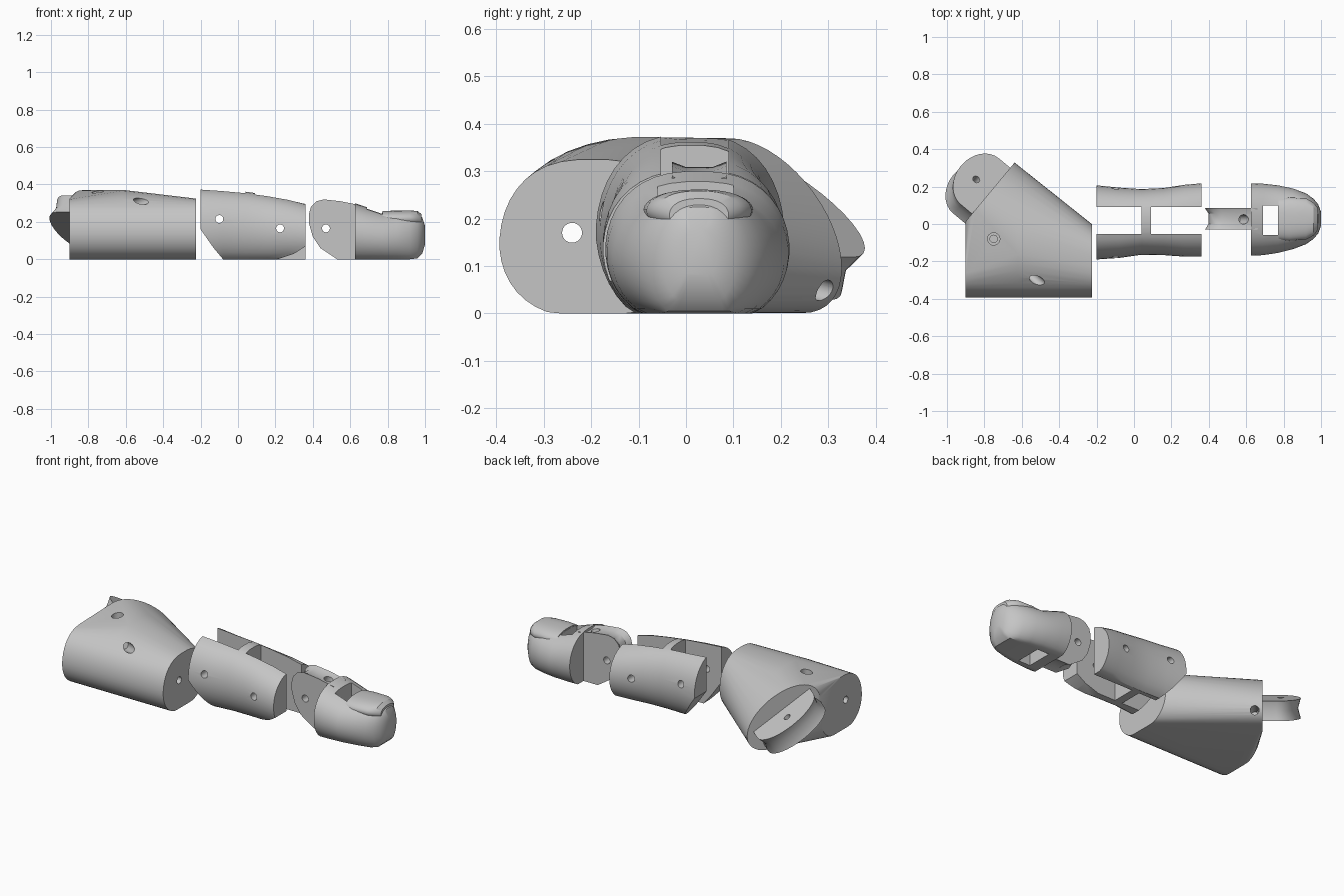
import bpy, bmesh, math
from mathutils import Vector, Matrix

if "Cube" in bpy.data.objects:
    bpy.data.objects.remove(bpy.data.objects["Cube"], do_unlink=True)

grey = bpy.data.materials.new("plain grey")
grey.use_nodes = True
colour = (0.56, 0.56, 0.56, 1)
grey.diffuse_color = colour
grey.node_tree.nodes["Principled BSDF"].inputs["Base Color"].default_value = colour


def finish(name, bm):
    bmesh.ops.recalc_face_normals(bm, faces=bm.faces)
    mesh = bpy.data.meshes.new(name)
    bm.to_mesh(mesh)
    bm.free()
    mesh.materials.append(grey)
    ob = bpy.data.objects.new(name, mesh)
    bpy.context.collection.objects.link(ob)
    return ob


def ring(x, y0, y1, z0, z1, power=0.8, drop=1.2, n=40):
    """Rounded cross-section at x; a larger drop gives a wider flat underside."""
    mid, half = (y0 + y1) / 2, (y1 - y0) / 2
    waist = z0 + (z1 - z0) * 0.45
    pts = []
    for i in range(n):
        a = 2 * math.pi * (i + 0.5) / n
        c, s = math.cos(a), math.sin(a)
        y = mid + half * math.copysign(abs(c) ** power, c)
        z = waist + s * ((z1 - waist) if s > 0 else (waist - z0) * drop)
        pts.append(Vector((x, y, max(z, z0))))
    return pts


def loft(name, rings):
    bm = bmesh.new()
    rows = [[bm.verts.new(p) for p in r] for r in rings]
    n = len(rows[0])
    for a, b in zip(rows, rows[1:]):
        for i in range(n):
            j = (i + 1) % n
            bm.faces.new((a[i], a[j], b[j], b[i]))
    bm.faces.new(rows[0])
    bm.faces.new(rows[-1])
    return finish(name, bm)


def prism(name, outline, y0, y1):
    """Side outline in x and z, extruded along y."""
    return loft(name, [[Vector((x, y, z)) for x, z in outline] for y in (y0, y1)])


def box(name, x0, x1, y0, y1, z0, z1):
    return prism(name, [(x0, z0), (x1, z0), (x1, z1), (x0, z1)], y0, y1)


def rod(name, centre, axis, radius, length):
    bm = bmesh.new()
    turn = Vector(axis).to_track_quat('Z', 'Y').to_matrix().to_4x4()
    bmesh.ops.create_cone(bm, cap_ends=True, segments=24, radius1=radius, radius2=radius,
                          depth=length, matrix=Matrix.Translation(centre) @ turn)
    return finish(name, bm)


def cut(ob, *cutters):
    for c in cutters:
        c.hide_render = True
        m = ob.modifiers.new("cut", 'BOOLEAN')
        m.operation, m.solver, m.object = 'DIFFERENCE', 'EXACT', c
        bpy.context.view_layer.objects.active = ob
        bpy.ops.object.modifier_apply(modifier=m.name)
        bpy.data.objects.remove(c, do_unlink=True)


def smooth(ob, angle=32):
    bpy.ops.object.select_all(action='DESELECT')
    ob.select_set(True)
    bpy.context.view_layer.objects.active = ob
    bpy.ops.object.shade_smooth_by_angle(angle=math.radians(angle))


# Base block: hull of two end faces, a raised middle and a slanted oval joint face
out = Vector((-0.77, 0.64, 0)).normalized()
across = Vector((0.64, 0.77, 0)).normalized()
up = Vector((0, 0, 1))
joint = Vector((-0.77, 0.17, 0.185))
points = ring(-0.62, -0.385, 0.21, 0, 0.372, power=0.95, drop=1.05)
for x in (-0.9, -0.225):
    points += ring(x, -0.393, 0.0, 0, 0.325, power=0.75, drop=1.06)
for i in range(48):
    a = 2 * math.pi * i / 48
    c, s = math.cos(a), math.sin(a)
    points.append(joint + across * (0.18 * c - 0.1 * s) + up * 0.184 * s)
bm = bmesh.new()
for p in points:
    bm.verts.new(p)
hull = bmesh.ops.convex_hull(bm, input=bm.verts)
bmesh.ops.delete(bm, geom=list({v for v in hull["geom_interior"] + hull["geom_unused"]
                               if isinstance(v, bmesh.types.BMVert)}), context='VERTS')
bmesh.ops.dissolve_limit(bm, angle_limit=0.01, verts=bm.verts, edges=bm.edges)
base = finish("base_block", bm)
cut(base,
    rod("cord_hole", (-0.56, -0.24, 0.17), (1, 0, 0), 0.021, 1),
    rod("screw_hole", (-0.75, -0.08, 0.3), (0, 0, 1), 0.02, 0.3),
    rod("screw_recess", (-0.75, -0.08, 0.4), (0, 0, 1), 0.033, 0.16),
    rod("slanted_hole", (-0.52, -0.3, 0.31), (1, -0.9, 0.4), 0.026, 0.26),
    rod("joint_hole", (-0.62, 0.285, 0.05), (0.6, 0.7, -0.2), 0.024, 0.2))
smooth(base)

# Tilted hinge tongue on the joint face
tilt = math.radians(35)
wide = across * math.cos(tilt) - up * math.sin(tilt)
thick = across * math.sin(tilt) + up * math.cos(tilt)
root = joint + up * 0.04
edge = [(-0.19, -0.03), (0.2, -0.03), (0.2, 0.08)]
edge += [(0.005 + 0.195 * math.cos(a), 0.08 + 0.13 * math.sin(a))
         for a in (math.pi * k / 16 for k in range(1, 16))] + [(-0.19, 0.08)]
layers = []
for t, grow in ((-0.1, 1), (-0.045, 0.93), (0.01, 1)):
    layers.append([root + wide * w * grow + out * d * grow + thick * t for w, d in edge])
tongue = loft("hinge_tongue", layers)
cut(tongue, rod("tongue_hole", root + out * 0.1 - thick * 0.04, thick, 0.02, 0.5))
smooth(tongue)

# Middle segment: two curved side walls joined by a web
middle = loft("middle_segment", [
    ring(-0.2, -0.19, 0.207, 0, 0.378), ring(-0.08, -0.182, 0.195, 0, 0.37),
    ring(0.04, -0.165, 0.187, 0, 0.362), ring(0.16, -0.167, 0.193, 0, 0.345),
    ring(0.27, -0.175, 0.21, 0, 0.325), ring(0.36, -0.175, 0.218, 0, 0.302)])
cut(middle,
    box("rear_slot", -0.3, 0.04, -0.053, 0.09, -0.1, 0.5),
    box("front_slot", 0.09, 0.5, -0.053, 0.09, -0.1, 0.5),
    prism("heel_trim", [(-0.3, 0.16), (-0.2, 0.16), (-0.13, 0.06), (-0.08, 0),
                        (-0.08, -0.1), (-0.3, -0.1)], -0.4, 0.4),
    prism("corner_trim", [(0.21, -0.1), (0.21, 0), (0.3, 0.03), (0.37, 0.075), (0.4, -0.1)],
          -0.4, -0.04),
    rod("rear_pin_hole", (-0.1, 0, 0.215), (0, 1, 0), 0.021, 1),
    rod("front_pin_hole", (0.225, 0, 0.165), (0, 1, 0), 0.021, 1))
smooth(middle)

# Tip segment with a rectangular vertical slot
tip = loft("tip_segment", [
    ring(0.625, -0.17, 0.218, 0, 0.3), ring(0.69, -0.167, 0.216, 0, 0.278),
    ring(0.77, -0.155, 0.207, 0, 0.251), ring(0.85, -0.135, 0.19, 0, 0.25),
    ring(0.92, -0.108, 0.164, 0, 0.248), ring(0.96, -0.08, 0.135, 0.005, 0.243),
    ring(0.985, -0.05, 0.105, 0.03, 0.225), ring(1.0, -0.01, 0.065, 0.08, 0.18)])
cut(tip, box("tip_slot", 0.69, 0.77, -0.06, 0.1, -0.1, 0.5),
    rod("tip_top_hole", (0.59, 0.025, 0.3), (0.5, 0, 1), 0.025, 0.2))
smooth(tip)

# Thin nail plate lying on the tip
nail = loft("nail", [
    ring(0.772, -0.085, 0.135, 0.18, 0.258), ring(0.83, -0.09, 0.142, 0.18, 0.26),
    ring(0.92, -0.083, 0.138, 0.18, 0.261), ring(0.96, -0.062, 0.115, 0.18, 0.258),
    ring(0.98, -0.035, 0.09, 0.18, 0.242)])
smooth(nail)

# Hinge lug with a shallow groove around its rim
side = [(0.66, 0.288), (0.55, 0.31), (0.46, 0.32), (0.42, 0.31), (0.39, 0.28), (0.379, 0.24),
        (0.38, 0.19), (0.4, 0.12), (0.44, 0.06), (0.53, 0), (0.66, 0)]
lug = loft("hinge_lug", [
    [Vector((0.66 + (x - 0.66) * k, y, 0.15 + (z - 0.15) * k)) for x, z in side]
    for y, k in ((-0.03, 1), (0.0, 0.93), (0.055, 0.93), (0.085, 1))])
cut(lug, rod("lug_pin_hole", (0.47, 0, 0.165), (0, 1, 0), 0.021, 1),
    rod("lug_top_hole", (0.59, 0.025, 0.3), (0.5, 0, 1), 0.025, 0.2))
smooth(lug)
